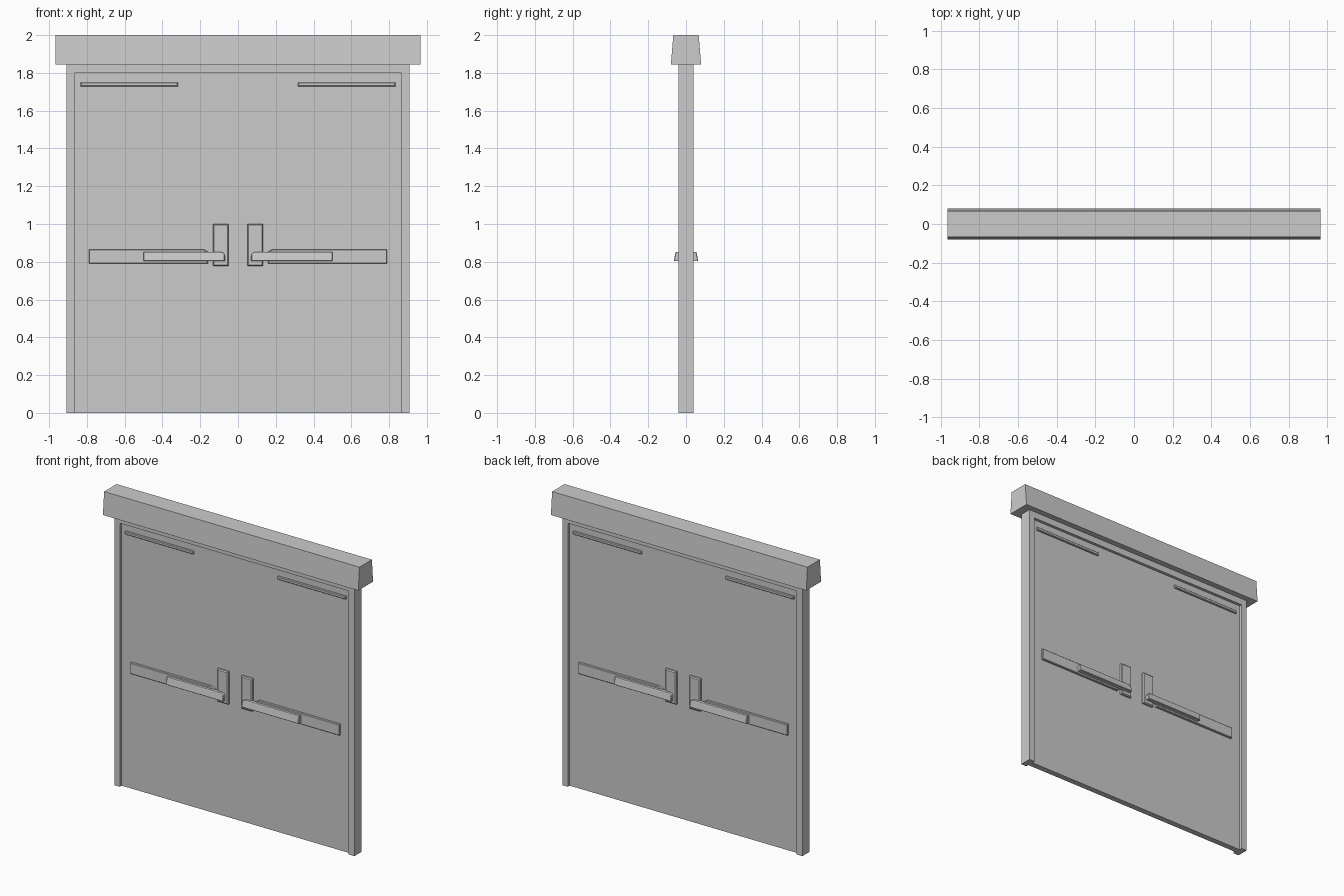
import bpy
import bmesh
from math import cos, sin, pi

default = bpy.data.objects.get("Cube")
if default:
    bpy.data.objects.remove(default, do_unlink=True)

grey = bpy.data.materials.new("plain_grey")
grey.use_nodes = True
colour = (0.6, 0.6, 0.6, 1)
grey.diffuse_color = colour
grey.node_tree.nodes["Principled BSDF"].inputs["Base Color"].default_value = colour


def loft(name, start, end):
    """Solid between two matching rings of points."""
    bm = bmesh.new()
    a = [bm.verts.new(p) for p in start]
    b = [bm.verts.new(p) for p in end]
    bm.faces.new(a)
    bm.faces.new(b)
    for i in range(len(a)):
        j = (i + 1) % len(a)
        bm.faces.new((a[i], a[j], b[j], b[i]))
    bmesh.ops.recalc_face_normals(bm, faces=bm.faces)
    mesh = bpy.data.meshes.new(name)
    bm.to_mesh(mesh)
    bm.free()
    mesh.materials.append(grey)
    obj = bpy.data.objects.new(name, mesh)
    bpy.context.collection.objects.link(obj)
    return obj


def rect(x0, x1, z0, z1):
    return [(x0, z0), (x1, z0), (x1, z1), (x0, z1)]


def box(name, x0, x1, depth, z0, z1):
    ring = rect(x0, x1, z0, z1)
    return loft(name, [(x, -depth, z) for x, z in ring], [(x, depth, z) for x, z in ring])


def raised(name, outline, inner, outer, inset, sx, sy, lean=0):
    """Fitting standing off a door leaf, with sloped edges and an optional lean."""
    xs, zs = zip(*outline)
    cx, cz = (min(xs) + max(xs)) / 2, (min(zs) + max(zs)) / 2
    kx = 1 - 2 * inset / (max(xs) - min(xs))
    kz = 1 - 2 * inset / (max(zs) - min(zs))
    back = [(sx * x, sy * inner, z) for x, z in outline]
    shoulder = [(sx * x, sy * (outer - inset - lean * (z - min(zs))), z) for x, z in outline]
    face = []
    for x, z in outline:
        fx, fz = cx + (x - cx) * kx, cz + (z - cz) * kz
        face.append((sx * fx, sy * (outer - lean * (z - min(zs))), fz))
    bm_parts = loft(name, back, shoulder)
    # Replace the flat end with a narrow chamfer
    bm = bmesh.new()
    bm.from_mesh(bm_parts.data)
    bm.verts.ensure_lookup_table()
    bm.faces.ensure_lookup_table()
    n = len(outline)
    bmesh.ops.delete(bm, geom=[bm.faces[1]], context='FACES_ONLY')
    bm.verts.ensure_lookup_table()
    rim = bm.verts[n:2 * n]
    top = [bm.verts.new(p) for p in face]
    bm.faces.new(top)
    for i in range(n):
        j = (i + 1) % n
        bm.faces.new((rim[i], rim[j], top[j], top[i]))
    bmesh.ops.recalc_face_normals(bm, faces=bm.faces)
    bm.to_mesh(bm_parts.data)
    bm.free()


# Header casing with sloping front and back
loft("header", [(x, y, 1.845) for x, y in rect(-0.965, 0.965, -0.08, 0.08)],
     [(x, y, 2) for x, y in rect(-0.965, 0.965, -0.067, 0.067)])

# Frame
box("frame_head", -0.865, 0.865, 0.04, 1.8, 1.845)
for side, s in (("left", 1), ("right", -1)):
    box(side + "_jamb", s * 0.865, s * 0.907, 0.04, 0, 1.845)
    box(side + "_door", 0, s * 0.865, 0.02, 0, 1.8)

# Outlines of the fittings on one leaf
bar = [(0.16, 0.79), (0.79, 0.79), (0.79, 0.865), (0.18, 0.865), (0.16, 0.853)]
lever = [(0.07, 0.803), (0.5, 0.803), (0.5, 0.852)]
lever += [(0.092 - 0.022 * sin(a), 0.83 + 0.022 * cos(a)) for a in (0, pi / 6, pi / 3, pi / 2)]

# Fittings on both leaves, front and back
for side, sx in (("left", 1), ("right", -1)):
    for face, sy in (("front", -1), ("back", 1)):
        tag = side + "_" + face
        raised(tag + "_closer_rail", rect(0.318, 0.833, 1.729, 1.75), 0.015, 0.032, 0.004, sx, sy)
        raised(tag + "_lock_plate", rect(0.05, 0.132, 0.777, 1.0), 0.015, 0.038, 0.006, sx, sy)
        raised(tag + "_push_bar", bar, 0.015, 0.036, 0.003, sx, sy)
        raised(tag + "_lever", lever, 0.03, 0.064, 0.003, sx, sy, lean=0.16)
